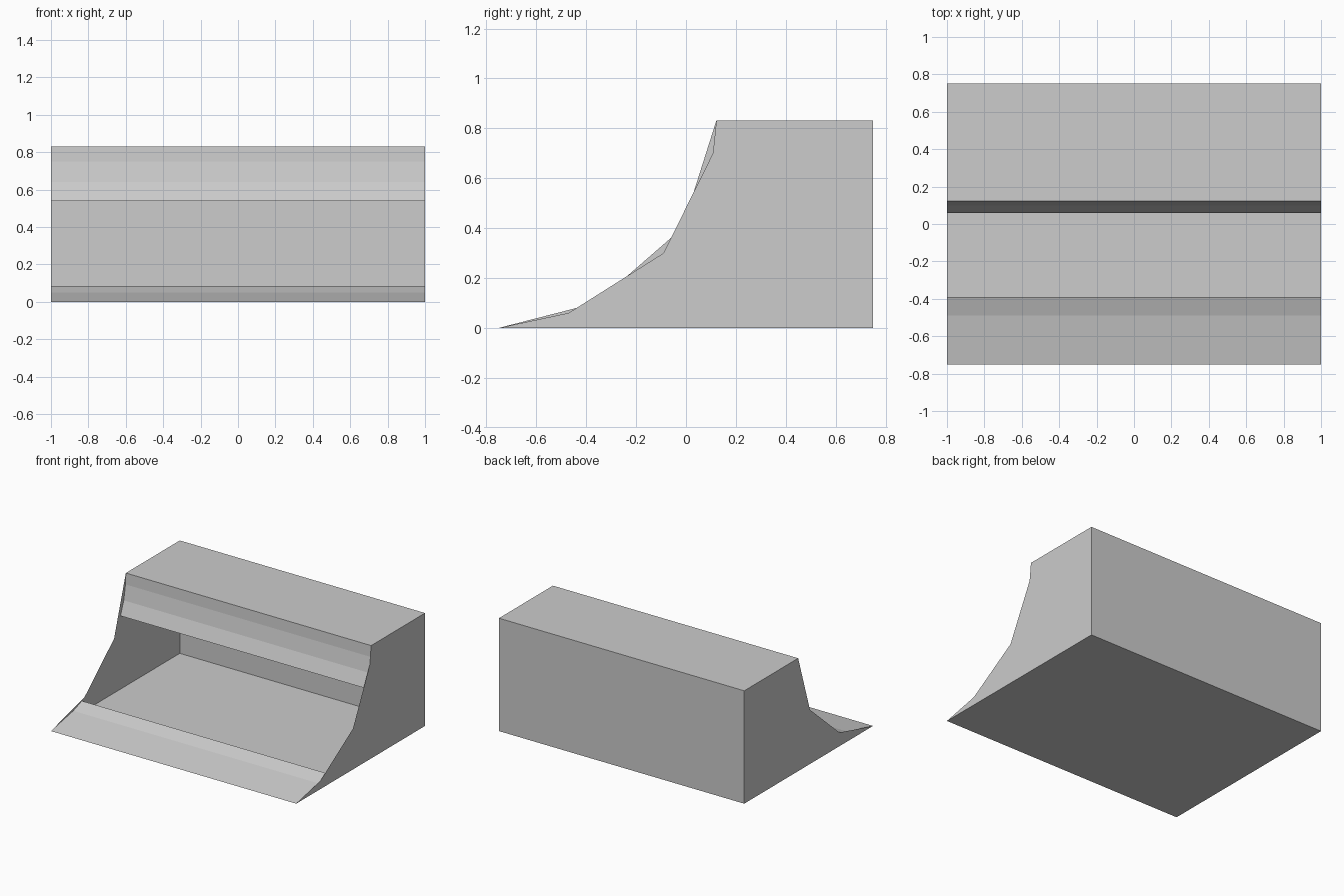
import bpy

# Remove the default cube only
cube = bpy.data.objects.get("Cube")
if cube:
    bpy.data.objects.remove(cube, do_unlink=True)

# Single light grey material
GREY = (0.604, 0.604, 0.604, 1.0)
grey = bpy.data.materials.new("light_grey")
grey.use_nodes = True
grey.diffuse_color = GREY
shader = next(n for n in grey.node_tree.nodes if n.type == "BSDF_PRINCIPLED")
shader.inputs["Base Color"].default_value = GREY

HALF_W = 1.0
FRONT, BACK, LIP, TOP = -0.75, 0.75, 0.122, 0.832


def add_mesh(name, verts, faces):
    mesh = bpy.data.meshes.new(name)
    mesh.from_pydata(verts, [], faces)
    mesh.materials.append(grey)
    obj = bpy.data.objects.new(name, mesh)
    bpy.context.collection.objects.link(obj)
    return obj


def sheet(name, path):
    """Sweep a (y, z) path across the full width as a thin sheet."""
    verts = [(x, y, z) for y, z in path for x in (-HALF_W, HALF_W)]
    faces = [(2 * i, 2 * i + 1, 2 * i + 3, 2 * i + 2) for i in range(len(path) - 1)]
    return add_mesh(name, verts, faces)


def side(name, x, curve):
    """Flat end panel whose front edge follows the ramp curve."""
    outline = [(FRONT, 0), *curve, (LIP, TOP), (BACK, TOP), (BACK, 0)]
    if x > 0:
        outline.reverse()
    verts = [(x, y, z) for y, z in outline]
    return add_mesh(name, verts, [range(len(verts))])


# Box shell: deck, back wall and floor
sheet("deck", [(LIP, TOP), (BACK, TOP)])
sheet("back_wall", [(BACK, TOP), (BACK, 0)])
sheet("floor", [(BACK, 0), (FRONT, 0)])

# Curved ramp strips, with the open gap between them
sheet("lower_ramp_strip", [(FRONT, 0), (-0.49, 0.05), (-0.39, 0.085)])
sheet("upper_ramp_strip", [(0.06, 0.54), (0.098, 0.64), (0.118, 0.75), (LIP, TOP)])

# End panels, the left one cut with more segments than the right one
side("left_side", HALF_W, [(-0.47, 0.06), (-0.09, 0.30), (0.108, 0.70)])
side("right_side", -HALF_W, [(-0.36, 0.10), (-0.015, 0.40)])
